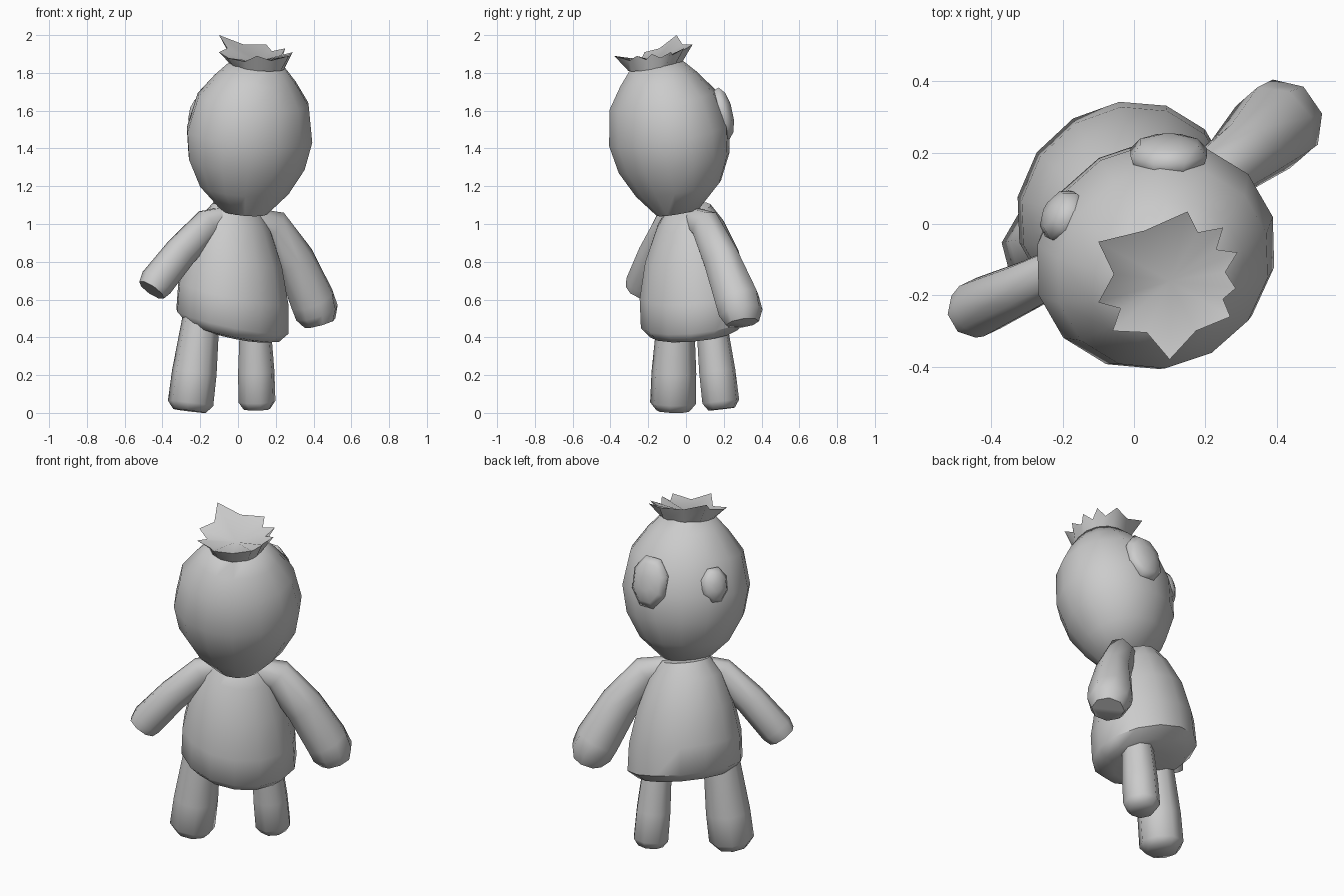
import bpy, bmesh, math
from mathutils import Matrix, Vector

cube = bpy.data.objects.get("Cube")
if cube:
    bpy.data.objects.remove(cube)

TURN = Matrix.Rotation(math.radians(30), 3, 'Z')   # the doll faces back and a little right
HEAD_TILT = Matrix.Rotation(math.radians(12), 3, 'X')
BODY_TILT = HEAD_TILT @ Matrix.Rotation(math.radians(7), 3, 'Y')

grey = bpy.data.materials.new("plain_grey")
grey.use_nodes = True
grey.diffuse_color = (0.6, 0.6, 0.6, 1)
grey.node_tree.nodes["Principled BSDF"].inputs["Base Color"].default_value = (0.6, 0.6, 0.6, 1)


def finish(name, bm, angle=50):
    bmesh.ops.recalc_face_normals(bm, faces=bm.faces)
    mesh = bpy.data.meshes.new(name)
    bm.to_mesh(mesh)
    bm.free()
    mesh.materials.append(grey)
    obj = bpy.data.objects.new(name, mesh)
    bpy.context.collection.objects.link(obj)
    bpy.ops.object.select_all(action='DESELECT')
    obj.select_set(True)
    bpy.context.view_layer.objects.active = obj
    bpy.ops.object.shade_smooth_by_angle(angle=math.radians(angle))


def loft(name, stations, sides, angle=50):
    """Skin a row of elliptical rings; station = (centre, radius, radius, rotation)."""
    bm = bmesh.new()
    rings = []
    for centre, ra, rb, rot in stations:
        ring = []
        for i in range(sides):
            a = math.tau * (i + 0.5) / sides
            p = Vector(centre) + rot @ Vector((ra * math.cos(a), rb * math.sin(a), 0))
            ring.append(bm.verts.new(TURN @ p))
        rings.append(ring)
    for low, high in zip(rings, rings[1:]):
        for i in range(sides):
            j = (i + 1) % sides
            bm.faces.new((low[i], low[j], high[j], high[i]))
    bm.faces.new(rings[0])
    bm.faces.new(rings[-1])
    finish(name, bm, angle)


def limb(name, path, sides=8):
    """Tapered tube along a path of (side, forward, height, depth radius, other radius)."""
    pts = [Vector(p[:3]) for p in path]
    stations = []
    for i, p in enumerate(pts):
        along = pts[min(i + 1, len(pts) - 1)] - pts[max(i - 1, 0)]
        rot = along.to_track_quat('Z', 'Y').to_matrix()
        stations.append((p, path[i][3], path[i][4], rot))
    loft(name, stations, sides, 60)


# Body: shirt with a tilted hem and a shallow rounded underside
loft("body", [((0, v, z), ra, rb, BODY_TILT) for v, z, ra, rb in (
    (0.04, 0.41, 0.16, 0.15),
    (0.05, 0.43, 0.26, 0.23),
    (0.06, 0.485, 0.315, 0.288),
    (0.048, 0.64, 0.308, 0.285),
    (0.035, 0.83, 0.265, 0.245),
    (0.025, 1.00, 0.20, 0.17),
    (0.02, 1.09, 0.13, 0.11))], 14)

# Head: egg leaning backwards
base = Vector((0.008, -0.025, 1.08))
loft("head", [(base + HEAD_TILT @ Vector((0, shift, t)), r, r * 0.91, HEAD_TILT)
              for t, r, shift in (
    (-0.01, 0.125, -0.03), (0.11, 0.247, -0.003), (0.25, 0.322, 0), (0.40, 0.348, 0),
    (0.59, 0.308, 0), (0.70, 0.225, 0), (0.78, 0.15, 0))], 14)

# Arms
limb("left_arm", [(0.08, 0, 1.02, 0.06, 0.07), (0.21, 0, 0.99, 0.078, 0.095),
                  (0.355, 0.012, 0.81, 0.097, 0.11), (0.475, 0.038, 0.60, 0.125, 0.122),
                  (0.507, 0.042, 0.53, 0.12, 0.118), (0.525, 0.042, 0.475, 0.09, 0.085)])
limb("right_arm", [(-0.06, -0.01, 1.03, 0.055, 0.07), (-0.19, -0.01, 1.00, 0.063, 0.085),
                   (-0.35, 0, 0.85, 0.073, 0.09), (-0.49, 0.014, 0.69, 0.085, 0.094),
                   (-0.52, 0.014, 0.65, 0.073, 0.08)])

# Legs
for name, foot, hip, r in (("left_leg", (0.182, 0.113, 0.02), (0.143, 0.068, 0.52), 0.1),
                           ("right_leg", (-0.257, 0.067, 0.01), (-0.195, 0.05, 0.52), 0.122)):
    foot, hip = Vector(foot), Vector(hip)
    limb(name, [(*foot.lerp(hip, t), r * s, r * s) for t, s in
                ((0, 0.72), (0.08, 1), (0.4, 0.98), (1, 0.8))])

# Eyes: shallow oval domes set on the front of the head
for name, place, yaw, w, h in (("left_eye", (0.185, 0.125, 1.585), -30, 0.116, 0.152),
                               ("right_eye", (-0.165, 0.125, 1.58), 30, 0.08, 0.105)):
    rot = (Matrix.Rotation(math.radians(yaw), 3, 'Z') @ HEAD_TILT
           @ Matrix.Rotation(math.radians(-90), 3, 'X'))
    loft(name, [(Vector(place) + rot @ Vector((0, 0, d)), w * s, h * s, rot)
                for d, s in ((-0.05, 0.85), (0, 1), (0.03, 0.75), (0.045, 0.3))], 8, 80)

# Hair: ring of uneven spikes around a shallow hollow
tips = [Vector(t) for t in (
    (0.15, 0.035, 1.95), (-0.10, -0.05, 2.0), (-0.10, -0.22, 1.91), (-0.06, -0.30, 1.88),
    (0.10, -0.38, 1.89), (0.27, -0.26, 1.89), (0.285, -0.18, 1.9),
    (0.29, -0.08, 1.91), (0.25, -0.01, 1.93))]
middle = Vector((0.10, -0.16, 1.86))
star = []
for a, b in zip(tips, tips[1:] + tips[:1]):
    out = (a + b) / 2 - middle
    out.z = 0
    flat = middle + out.normalized() * 0.158
    star += [a, Vector((flat.x, flat.y, (a.z + b.z) / 2 - 0.025))]
bm = bmesh.new()
hub = bm.verts.new(middle)
rim = [bm.verts.new(p) for p in star]
root = []
for p in star:
    out = p - middle
    out.z = 0
    out = out.normalized() * 0.146
    lean = 0.21 * (0.87 * out.y - 0.5 * out.x)
    root.append(bm.verts.new(middle + out + Vector((0, 0, lean - 0.022))))
for i in range(len(rim)):
    j = (i + 1) % len(rim)
    bm.faces.new((hub, rim[i], rim[j]))
    bm.faces.new((root[i], root[j], rim[j], rim[i]))
finish("hair_tuft", bm, 80)
